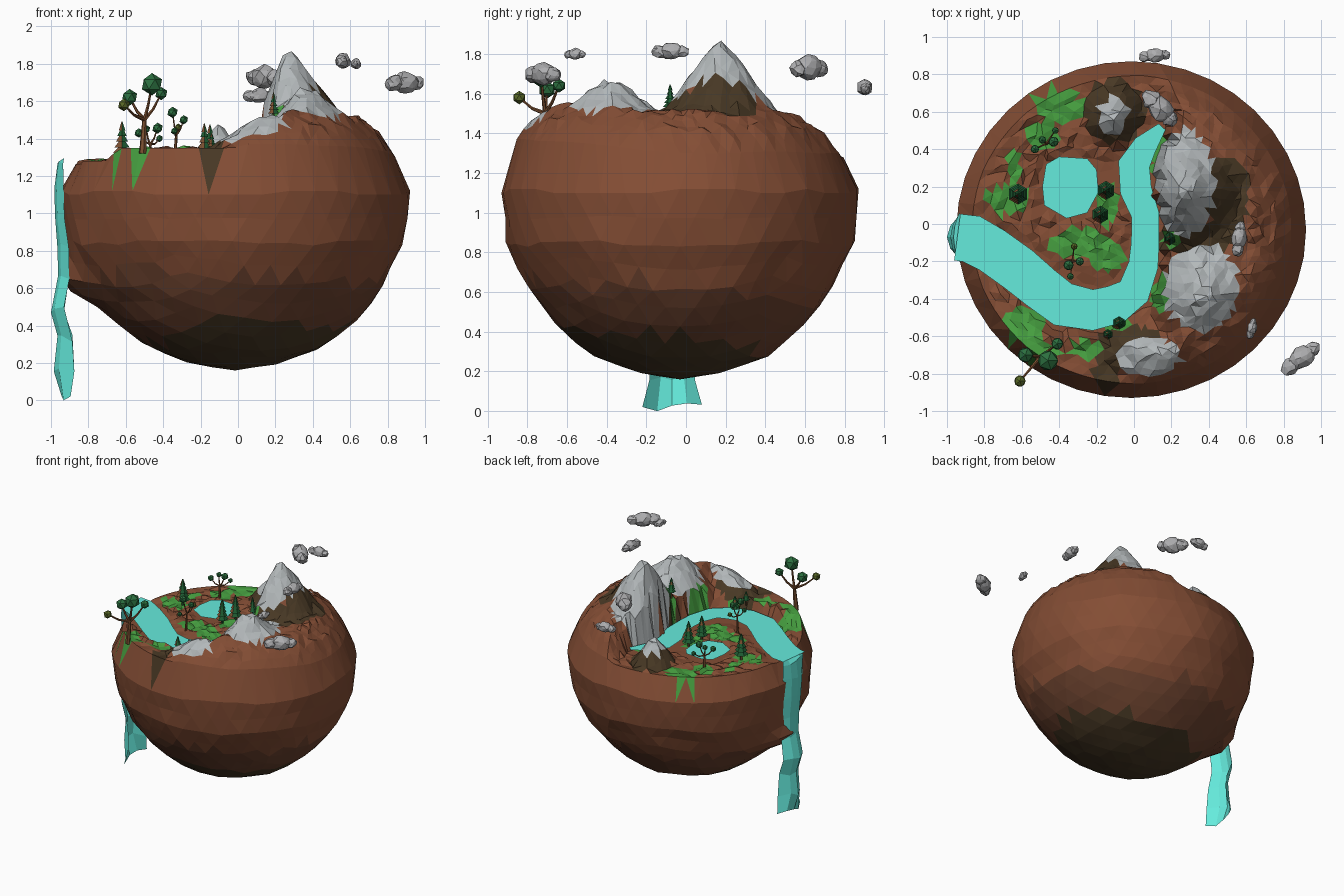
import bpy, bmesh, math, random
from mathutils import Vector, Matrix, noise

if "Cube" in bpy.data.objects:
    bpy.data.objects.remove(bpy.data.objects["Cube"])

random.seed(4)
COL = {"soil": (0.23, 0.075, 0.035), "soil_mid": (0.15, 0.055, 0.028), "soil_dark": (0.065, 0.04, 0.018),
       "stone": (0.45, 0.48, 0.49), "grass": (0.06, 0.34, 0.05), "water": (0.13, 0.83, 0.72),
       "bark": (0.2, 0.08, 0.03), "pine": (0.012, 0.1, 0.03), "leaf": (0.025, 0.16, 0.05),
       "olive": (0.1, 0.14, 0.02), "cloud": (0.42, 0.42, 0.43)}
MATS = {}
for n, c in COL.items():
    MATS[n] = bpy.data.materials.new(n)
    MATS[n].diffuse_color = (*c, 1)


def finish(bm, name, mats):
    me = bpy.data.meshes.new(name)
    bm.to_mesh(me)
    bm.free()
    for m in mats:
        me.materials.append(MATS[m])
    ob = bpy.data.objects.new(name, me)
    bpy.context.collection.objects.link(ob)
    return ob


def lerp_table(t, tab):
    for a, b in zip(tab, tab[1:]):
        if t <= b[0]:
            f = (t - a[0]) / (b[0] - a[0])
            return [p + (q - p) * f for p, q in zip(a[1:], b[1:])]
    return tab[-1][1:]


def step(t):
    t = max(0, min(1, t))
    return t * t * (3 - 2 * t)


# River centre line: x, y, width
RIVER = [(0.15, 0.52, 0.05), (0.06, 0.42, 0.13), (0.0, 0.32, 0.17), (0.01, 0.18, 0.17), (0.06, 0.05, 0.15),
         (0.06, -0.1, 0.15), (0.05, -0.22, 0.16), (0.0, -0.36, 0.18), (-0.1, -0.43, 0.21), (-0.22, -0.46, 0.22),
         (-0.38, -0.43, 0.24), (-0.5, -0.34, 0.24), (-0.62, -0.24, 0.25), (-0.76, -0.14, 0.25),
         (-0.87, -0.08, 0.26), (-0.945, -0.07, 0.25)]
SAMPLES = [[p + (q - p) * k / 4 for p, q in zip(a, b)] for a, b in zip(RIVER, RIVER[1:]) for k in range(5)]
WATER_Z = 1.295
CX, CY, RX, RY = -0.015, -0.03, 0.935, 0.90
# Peaks: x, y, top, slope left, slope right, slope front, slope back
PEAKS = [(0.26, 0.17, 1.90, 2.6, 1.3, 1.4, 1.35), (0.35, -0.39, 1.70, 1.3, 0.8, 0.9, 0.75),
         (0.16, -0.69, 1.55, 0.65, 0.8, 1.0, 1.2), (-0.11, 0.58, 1.50, 1.4, 1.4, 1.2, 1.2)]
DOME = [(0, 1.6), (0.6, 1.56), (0.7, 1.5), (0.84, 1.39), (0.95, 1.23), (1, 1.1)]


def water_gap(x, y):
    g = min(math.hypot(x - a, y - b) - w / 2 for a, b, w in SAMPLES)
    return min(g, math.hypot(x + 0.34, y - 0.2) - 0.16)


def height(x, y):
    ex, ey = (x - CX) / RX, (y - CY) / RY
    s = math.hypot(ex, ey)
    dome = lerp_table(s, DOME)[0]
    dome += step((1 - s) / 0.08) * (0.08 * max(0, -ey) + 0.04 * max(0, -ex))
    z = 1.28 + 0.23 * step((x - 0.12) / 0.18) + 0.07 * step((-y - 0.5) / 0.12)
    for px, py, top, sl, sr, sf, sb in PEAKS:
        dx, dy = x - px, y - py
        z = max(z, top - math.hypot(dx * (sr if dx > 0 else sl), dy * (sb if dy > 0 else sf)))
    z = z if z > dome and s < 0.68 else min(z, dome + 0.02)
    if water_gap(x, y) < 0.035:
        z = min(z, 1.265)
    return z


# Surface patches: x, y, radius x, radius y
STONE = [(0.27, 0.22, 0.16, 0.29), (0.36, -0.34, 0.2, 0.23), (0.08, -0.71, 0.17, 0.1), (-0.11, 0.58, 0.08, 0.1)]
DIRT = [(-0.1, 0.6, 0.16, 0.18), (-0.02, -0.66, 0.2, 0.12), (-0.15, -0.78, 0.07, 0.1), (0.32, -0.08, 0.22, 0.09),
        (0.5, 0.15, 0.12, 0.2)]
GRASS = [(-0.4, 0.63, 0.13, 0.09), (-0.49, 0.47, 0.09, 0.08), (-0.68, 0.13, 0.12, 0.08), (-0.64, 0.3, 0.04, 0.1),
         (-0.14, 0.1, 0.06, 0.11), (-0.3, -0.1, 0.16, 0.08), (-0.15, -0.17, 0.1, 0.08), (-0.59, -0.54, 0.12, 0.1),
         (-0.5, -0.68, 0.1, 0.06), (-0.26, -0.67, 0.08, 0.05), (-0.1, -0.53, 0.06, 0.05), (0.14, -0.38, 0.05, 0.1),
         (0.13, 0.35, 0.05, 0.12), (0.2, -0.08, 0.06, 0.05)]


def inside(c, patches):
    return any(((c.x - a) / p) ** 2 + ((c.y - b) / q) ** 2 < 1 for a, b, p, q in patches)


# Island body: sphere bent into a bowl below and a landscape above
BOWL = [(0, 1, 1.1), (0.17, 0.97, 0.85), (0.36, 0.84, 0.6), (0.52, 0.69, 0.43), (0.68, 0.5, 0.28),
        (0.87, 0.23, 0.19), (1, 0, 0.16)]
bm = bmesh.new()
bmesh.ops.create_icosphere(bm, subdivisions=4, radius=1)
bmesh.ops.subdivide_edges(bm, edges=[e for e in bm.edges if all(v.co.z > 0.08 for v in e.verts)],
                          cuts=1, use_grid_fill=True)
bmesh.ops.triangulate(bm, faces=bm.faces[:])
for v in bm.verts:
    d = v.co.normalized()
    th = math.atan2(d.y, d.x)
    t = math.asin(max(-1, min(1, d.z))) / (math.pi / 2)
    n = noise.noise(d * 3.5)
    if t > 0:
        s = (1 - t)
        j = 0.014 if t > 0.12 else 0
        x = CX + RX * s * math.cos(th) + random.uniform(-j, j)
        y = CY + RY * s * math.sin(th) + random.uniform(-j, j)
        z = height(x, y)
        if water_gap(x, y) > 0.035:
            z += random.uniform(-j, j)
        v.co = (x, y, z)
    else:
        r, z = lerp_table(-t, BOWL)
        r *= 1 + 0.03 * n * min(1, -4 * t)
        z += random.uniform(-0.015, 0.015) * min(1, -6 * t) * (1 + t)
        a = (abs(th) - math.pi) / 0.3
        r += 0.14 * math.exp(-a * a - ((z - 0.64) / 0.12) ** 2)
        v.co = (CX + RX * r * math.cos(th), CY + RY * r * math.sin(th), z)
for f in bm.faces:
    c = f.calc_center_median()
    if c.z > 1.2:
        f.material_index = 3 if inside(c, STONE) else 4 if inside(c, GRASS) else 2 if inside(c, DIRT) else 0
    else:
        k = c.z + 0.1 * noise.noise(c * 2) + 0.1 * c.y
        f.material_index = 2 if k < 0.34 else 1 if k < 0.6 else 0
finish(bm, "island_body", ["soil", "soil_mid", "soil_dark", "stone", "grass"])

# River ribbon
bm = bmesh.new()
rows = []
for i, (x, y, w) in enumerate(RIVER):
    a, b = RIVER[max(i - 1, 0)], RIVER[min(i + 1, len(RIVER) - 1)]
    side = Vector((a[1] - b[1], b[0] - a[0], 0)).normalized() * w / 2
    rows.append([bm.verts.new(Vector((x, y, WATER_Z)) + side * k) for k in (-1, 0, 1)])
for p, q in zip(rows, rows[1:]):
    for k in range(2):
        bm.faces.new((p[k], p[k + 1], q[k + 1], q[k]))
finish(bm, "river", ["water"])

# Waterfall: bowed sheet; rows are z, outer x, bow depth, half width
FALL = [(1.295, -0.93, 0.0, 0.125), (1.27, -0.965, 0.03, 0.13), (1.15, -0.982, 0.05, 0.13),
        (0.98, -0.978, 0.05, 0.12), (0.82, -0.965, 0.06, 0.125), (0.65, -0.962, 0.06, 0.11),
        (0.48, -1.0, 0.07, 0.12), (0.33, -0.965, 0.08, 0.11), (0.17, -0.985, 0.11, 0.115), (0.02, -0.945, 0.05, 0.15)]
bm = bmesh.new()
rows = []
for i, (z, x, bow, w) in enumerate(FALL):
    row = []
    for k in range(5):
        u = k / 2 - 1
        dz = 0 if i < 1 else random.uniform(-0.02, 0.02)
        row.append(bm.verts.new((x + bow * u * u, -0.07 + w * u, max(0, z + dz))))
    rows.append(row)
rows[-1][1].co.z = 0
for p, q in zip(rows, rows[1:]):
    for k in range(4):
        bm.faces.new((p[k], q[k], q[k + 1], p[k + 1]))
finish(bm, "waterfall", ["water"])

# Lake
bm = bmesh.new()
ring = [(-0.47, 0.32), (-0.49, 0.2), (-0.48, 0.1), (-0.36, 0.03), (-0.25, 0.06), (-0.19, 0.17), (-0.2, 0.29),
        (-0.25, 0.35), (-0.4, 0.36)]
bm.faces.new([bm.verts.new((x, y, WATER_Z)) for x, y in ring])
finish(bm, "lake", ["water"])


def limb(bm, a, b, r1, r2):
    d = Vector(b) - Vector(a)
    m = Matrix.Translation((Vector(a) + Vector(b)) / 2) @ d.to_track_quat('Z', 'Y').to_matrix().to_4x4()
    bmesh.ops.create_cone(bm, cap_ends=True, segments=6, radius1=r1, radius2=r2, depth=d.length, matrix=m)


# Pines: x, y, radius, height
for i, (x, y, r, h) in enumerate([(-0.62, 0.16, 0.056, 0.21), (-0.15, 0.18, 0.05, 0.21), (-0.18, 0.05, 0.048, 0.2),
                                  (0.19, -0.08, 0.035, 0.14), (-0.08, -0.53, 0.04, 0.13), (-0.14, -0.59, 0.028, 0.09)]):
    z = height(x, y)
    bm = bmesh.new()
    limb(bm, (x, y, z - 0.03), (x, y, z + h * 0.5), r * 0.2, r * 0.12)
    bark = len(bm.faces)
    for k in range(5):
        f = 1 - k * 0.16
        z0 = z + h * (0.2 + 0.145 * k)
        limb(bm, (x, y, z0), (x, y, z0 + h * 0.22), r * f, r * f * 0.15)
    for n, f in enumerate(bm.faces):
        f.material_index = 0 if n < bark else 1
    finish(bm, f"pine_{i + 1}", ["bark", "pine"])

# Leafy trees: base, fork, trunk radius, leaf balls (x, y, z, radius, olive flag)
TREES = [((-0.51, -0.72), (-0.5, -0.71, 1.5), 0.02,
          [(-0.46, -0.73, 1.69, 0.06, 0), (-0.58, -0.7, 1.62, 0.045, 0), (-0.61, -0.84, 1.58, 0.034, 1),
           (-0.41, -0.64, 1.64, 0.035, 0)]),
         ((-0.34, -0.2), (-0.33, -0.2, 1.42), 0.011,
          [(-0.35, -0.22, 1.54, 0.03, 0), (-0.29, -0.2, 1.5, 0.025, 0), (-0.34, -0.28, 1.44, 0.02, 0),
           (-0.32, -0.12, 1.46, 0.02, 1)]),
         ((-0.47, 0.43), (-0.47, 0.43, 1.37), 0.012,
          [(-0.43, 0.44, 1.455, 0.03, 0), (-0.53, 0.4, 1.43, 0.025, 0), (-0.42, 0.5, 1.4, 0.02, 0),
           (-0.49, 0.45, 1.45, 0.022, 0)])]
for i, ((x, y), fork, r, balls) in enumerate(TREES):
    bm = bmesh.new()
    limb(bm, (x, y, height(x, y) - 0.03), fork, r, r * 0.6)
    for b in balls:
        mid = Vector(fork).lerp(Vector(b[:3]), 0.5) - Vector((0, 0, 0.015))
        limb(bm, fork, mid, r * 0.55, r * 0.4)
        limb(bm, mid, b[:3], r * 0.4, r * 0.25)
    for bx, by, bz, br, olive in balls:
        old = set(bm.faces)
        bmesh.ops.create_icosphere(bm, subdivisions=1, radius=br, matrix=Matrix.Translation((bx, by, bz)))
        for f in set(bm.faces) - old:
            f.material_index = 1 + olive
    finish(bm, f"leafy_tree_{i + 1}", ["bark", "leaf", "olive"])

# Floating clouds: centre, length, width, height, heading
CLOUDS = [((0.89, -0.72, 1.70), 0.25, 0.11, 0.11, 0.65), ((0.56, -0.08, 1.815), 0.19, 0.08, 0.085, 1.45),
          ((0.63, -0.56, 1.80), 0.11, 0.05, 0.055, 1.3), ((0.14, 0.62, 1.73), 0.24, 0.12, 0.12, -0.8),
          ((0.11, 0.9, 1.63), 0.17, 0.075, 0.075, 0.1)]
for i, (c, l, w, h, a) in enumerate(CLOUDS):
    bm = bmesh.new()
    for off, k in ((-0.27, 0.75), (0.03, 1.0), (0.3, 0.65)):
        m = (Matrix.Translation(c) @ Matrix.Rotation(a, 4, 'Z') @ Matrix.Translation((off * l, 0, (k - 1) * h * 0.15))
             @ Matrix.Diagonal((l * 0.3 * k, w * 0.5 * k, h * 0.5 * k, 1)))
        bmesh.ops.create_icosphere(bm, subdivisions=2, radius=1.05, matrix=m)
    for v in bm.verts:
        v.co += Vector([random.uniform(-1, 1) for _ in range(3)]) * h * 0.06
    finish(bm, f"cloud_{i + 1}", ["cloud"])

for m in bpy.data.materials:
    if m.users and not m.is_grease_pencil:
        m.use_nodes = True
        m.node_tree.nodes["Principled BSDF"].inputs["Base Color"].default_value = m.diffuse_color
